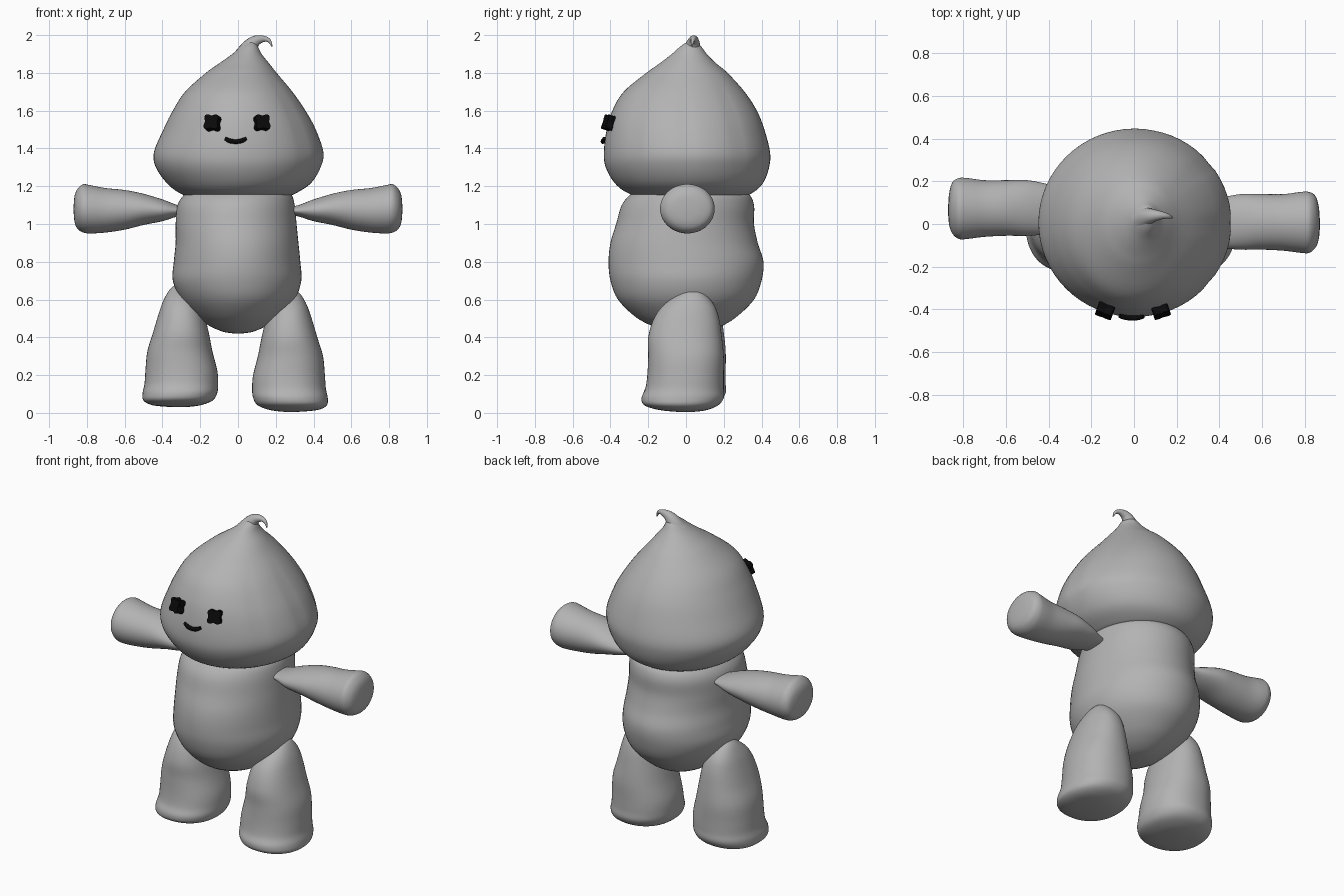
import bpy
import math
from mathutils import Vector

cube = bpy.data.objects.get("Cube")
if cube:
    bpy.data.objects.remove(cube, do_unlink=True)


def material(name, colour):
    mat = bpy.data.materials.new(name)
    mat.use_nodes = True
    mat.diffuse_color = colour
    mat.node_tree.nodes["Principled BSDF"].inputs["Base Color"].default_value = colour
    return mat


grey = material("soft grey", (0.45, 0.45, 0.45, 1))
black = material("face black", (0.003, 0.003, 0.003, 1))


def finish(obj, mat, angle=60):
    obj.data.materials.clear()
    obj.data.materials.append(mat)
    bpy.ops.object.select_all(action="DESELECT")
    obj.select_set(True)
    bpy.context.view_layer.objects.active = obj
    bpy.ops.object.shade_smooth_by_angle(angle=math.radians(angle))
    return obj


def mesh_object(name, verts, faces):
    mesh = bpy.data.meshes.new(name)
    mesh.from_pydata(verts, [], faces)
    mesh.update()
    obj = bpy.data.objects.new(name, mesh)
    bpy.context.collection.objects.link(obj)
    return obj


def spline(rows, steps=5):
    """Smoothly interpolate the section rows."""
    rows = [Vector(r) for r in rows]
    out = []
    for i in range(len(rows) - 1):
        a, b = rows[i], rows[i + 1]
        before, after = rows[max(i - 1, 0)], rows[min(i + 2, len(rows) - 1)]
        for k in range(steps):
            t = k / steps
            out.append(0.5 * (2 * a + (b - before) * t
                              + (2 * before - 5 * a + 4 * b - after) * t ** 2
                              + (3 * a - before - 3 * b + after) * t ** 3))
    return out + [rows[-1]]


def loft(name, rows, axis="z", power=2, side=1, offset=(0, 0, 0), fold=None, sides=64):
    """Rows hold position, low and high of both cross directions, in hundredths."""
    verts, faces = [], []
    rings = spline(rows)
    for row in rings:
        pos, a0, a1, b0, b1 = row / 100
        for k in range(sides):
            angle = math.tau * k / sides
            c, s = math.cos(angle), math.sin(angle)
            size = fold(angle, pos) if fold else 1
            a = (a0 + a1) / 2 + (a1 - a0) / 2 * size * math.copysign(abs(c) ** (2 / power), c)
            b = (b0 + b1) / 2 + (b1 - b0) / 2 * size * math.copysign(abs(s) ** (2 / power), s)
            p = Vector((a, b, pos) if axis == "z" else (pos, a, b))
            p.x *= side
            verts.append(p + Vector(offset))
    for r in range(len(rings) - 1):
        for k in range(sides):
            n = (k + 1) % sides
            quad = [r * sides + k, r * sides + n, (r + 1) * sides + n, (r + 1) * sides + k]
            faces.append(quad[::side])
    last = (len(rings) - 1) * sides
    faces.append(list(range(sides))[::-side])
    faces.append([last + k for k in range(sides)][::side])
    return finish(mesh_object(name, verts, faces), grey)


def tube(name, points, mat):
    """Round tube through points given as x, y, z, radius."""
    curve = bpy.data.curves.new(name, "CURVE")
    curve.dimensions = "3D"
    curve.bevel_depth = 1
    curve.bevel_resolution = 5
    curve.use_fill_caps = True
    path = spline(points)
    line = curve.splines.new("POLY")
    line.points.add(len(path) - 1)
    for point, (x, y, z, radius) in zip(line.points, path):
        point.co = (x, y, z, 1)
        point.radius = radius
    obj = bpy.data.objects.new(name, curve)
    bpy.context.collection.objects.link(obj)
    bpy.ops.object.select_all(action="DESELECT")
    obj.select_set(True)
    bpy.context.view_layer.objects.active = obj
    bpy.ops.object.convert(target="MESH")
    return finish(bpy.context.object, mat)


# Torso: pear shape, tucked under the head
loft("torso", [
    (42, -2, 2, -3, 3), (43, -8, 8, -10, 11), (46, -15, 15, -18, 19),
    (51, -22, 22, -27, 27), (60, -30, 30, -36, 36), (70, -34.5, 33.5, -40, 40),
    (80, -34, 33, -41, 41), (90, -33, 32, -40, 38), (100, -33, 31, -37, 36),
    (110, -32, 30, -34, 36), (116, -28, 28, -29, 33), (120, -22, 22, -22, 24)])


# Head: drop shape with shallow folds down its left side
def folds(angle, z):
    height = max(0, math.sin(math.pi * min(1, max(0, (z - 1.22) / 0.6))))
    return 1 - 0.018 * height * max(0, math.cos(angle)) * max(0, math.cos(9 * angle)) ** 4


loft("head", [
    (114, -10, 10, -10, 12), (114.5, -25, 25, -24, 29), (117, -32, 32, -32, 36),
    (122, -38, 39, -38, 41), (130, -43.5, 44, -42.5, 44), (138, -44.5, 45.5, -43.5, 44.5),
    (150, -39.5, 41.5, -42, 41.5), (160, -34.5, 36, -39, 37.5), (170, -28, 29, -33, 31),
    (180, -17, 20.5, -21, 22), (185, -10, 16.5, -14, 16), (190, -3, 12.5, -7.5, 11),
    (194, 1.5, 10.5, -3, 8), (196, 4, 9, 0, 5)], fold=folds)

# Curled tip of the head
tube("head_curl", [
    (0.05, 0.025, 1.9, 0.065), (0.065, 0.035, 1.94, 0.043), (0.095, 0.04, 1.97, 0.029),
    (0.135, 0.04, 1.98, 0.017), (0.165, 0.035, 1.97, 0.01), (0.18, 0.03, 1.94, 0.003)], grey)

# Arms and legs share one shape per pair, the right ones slightly shifted
arm = [
    (26, -6, 7, 105, 109), (32, -8, 9, 104, 110), (40, -11, 12, 101.5, 113),
    (50, -12, 14, 99.5, 116), (60, -12, 14, 97, 118), (70, -12.5, 14, 95.5, 119),
    (78, -13.5, 15, 95, 120.5), (82, -13.5, 15, 95.5, 121), (85, -11, 13, 97.5, 118.5),
    (86.5, -7, 8, 101, 115), (87, -2, 2, 106, 110)]
leg = [
    (0.5, 25, 31, -4, 4), (1.5, 17, 42, -14, 11), (4, 10.5, 47, -22, 17),
    (8, 8, 47.5, -23.5, 20), (13, 7.5, 46.5, -21.5, 20), (20, 8, 46, -20.5, 20),
    (30, 10.5, 45, -20, 20), (40, 12.5, 42, -20, 19), (50, 15, 39, -17, 17.5),
    (57, 18, 36.5, -12, 15), (63, 22, 33, -4, 10), (66, 26, 29, 1, 5)]
for label, side in (("left", 1), ("right", -1)):
    right = side < 0
    loft(label + "_arm", arm, axis="x", side=side, offset=(0, 0.065 * right, 0))
    loft(label + "_leg", leg, power=2.2, side=side, offset=(-0.03 * right, 0.01 * right, 0.025 * right))

# Eyes: chunky lobed plates set into the face
for label, x in (("left", 0.125), ("right", -0.135)):
    count = 32
    verts, faces = [], []
    for depth in (-0.025, 0.025):
        for k in range(count):
            angle = math.tau * k / count
            radius = 0.042 * (1 - 0.2 * math.cos(4 * angle))
            verts.append((radius * math.cos(angle), depth, radius * math.sin(angle)))
    for k in range(count):
        n = (k + 1) % count
        faces.append((k, k + count, n + count, n))
    faces += [list(range(count)), list(range(count, 2 * count))[::-1]]
    eye = finish(mesh_object(label + "_eye", verts, faces), black, 30)
    eye.location = (x, -0.405, 1.535)
    eye.rotation_euler = (math.radians(-17), 0, x * 2.6)

# Smile
tube("smile", [
    (-0.068, -0.43, 1.453, 0.009), (-0.045, -0.436, 1.441, 0.012),
    (-0.012, -0.44, 1.436, 0.012), (0.02, -0.438, 1.441, 0.012),
    (0.044, -0.433, 1.453, 0.009)], black)
